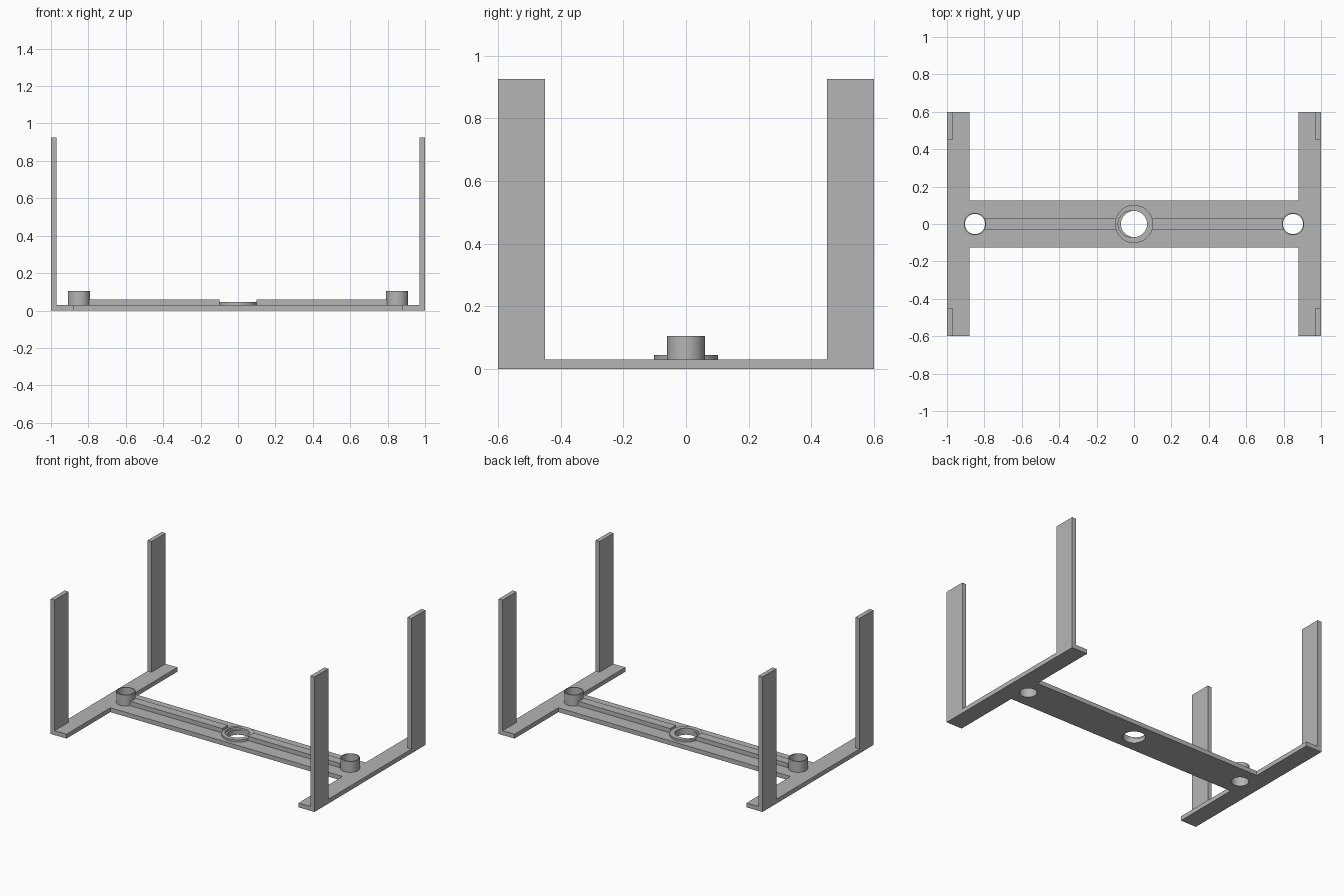
import bpy, bmesh

cube = bpy.data.objects.get("Cube")
if cube:
    bpy.data.objects.remove(cube, do_unlink=True)

BASE_TOP = 0.03
BOSS_X = 0.85

grey = bpy.data.materials.new("plain grey")
grey.use_nodes = True
colour = (0.46, 0.46, 0.46, 1)
grey.diffuse_color = colour
grey.node_tree.nodes["Principled BSDF"].inputs["Base Color"].default_value = colour


def box(name, x, y, z):
    bm = bmesh.new()
    bmesh.ops.create_cube(bm, size=1)
    for v in bm.verts:
        for i, (lo, hi) in enumerate((x, y, z)):
            v.co[i] = lo if v.co[i] < 0 else hi
    return finish(name, bm)


def finish(name, bm):
    bmesh.ops.recalc_face_normals(bm, faces=bm.faces)
    mesh = bpy.data.meshes.new(name)
    bm.to_mesh(mesh)
    bm.free()
    mesh.materials.append(grey)
    ob = bpy.data.objects.new(name, mesh)
    bpy.context.collection.objects.link(ob)
    return ob


def cylinder(name, x, radius, z0, z1):
    bpy.ops.mesh.primitive_cylinder_add(vertices=64, radius=radius, depth=z1 - z0,
                                        location=(x, 0, (z0 + z1) / 2))
    ob = bpy.context.object
    ob.name = name
    ob.data.materials.append(grey)
    return ob


def cut(ob, x, radius, z0=-0.1, z1=0.3):
    """Bore a round hole and bake the result."""
    cutter = cylinder("hole_cutter", x, radius, z0, z1)
    cutter.hide_render = True
    mod = ob.modifiers.new("hole", "BOOLEAN")
    mod.object = cutter
    mod.solver = "EXACT"
    bpy.ops.object.select_all(action="DESELECT")
    bpy.context.view_layer.objects.active = ob
    ob.select_set(True)
    bpy.ops.object.modifier_apply(modifier=mod.name)
    bpy.data.objects.remove(cutter, do_unlink=True)


def smooth(ob):
    bpy.ops.object.select_all(action="DESELECT")
    bpy.context.view_layer.objects.active = ob
    ob.select_set(True)
    bpy.ops.object.shade_smooth_by_angle()


# H-shaped base plate, extruded from its outline
corner = [(1, -0.6), (1, 0.6), (0.88, 0.6), (0.88, 0.125)]
outline = corner + [(-x, y) for x, y in reversed(corner[1:])]
outline += [(-1, -0.6), (-0.88, -0.6), (-0.88, -0.125), (0.88, -0.125), (0.88, -0.6)]
bm = bmesh.new()
face = bm.faces.new([bm.verts.new((x, y, 0)) for x, y in outline])
top = bmesh.ops.extrude_face_region(bm, geom=[face])["geom"]
bmesh.ops.translate(bm, vec=(0, 0, BASE_TOP),
                    verts=[g for g in top if isinstance(g, bmesh.types.BMVert)])
base = finish("base_plate", bm)
for x, r in ((-BOSS_X, 0.054), (0, 0.07), (BOSS_X, 0.054)):
    cut(base, x, r)
smooth(base)

# Low centre ring, with its bore widened towards one side
ring = cylinder("centre_ring", 0, 0.102, BASE_TOP, 0.045)
cut(ring, 0, 0.07)
cut(ring, -0.015, 0.07)
smooth(ring)

for side, s in (("left", 1), ("right", -1)):
    # Hollow boss at each end
    boss = cylinder(side + "_boss", s * BOSS_X, 0.06, BASE_TOP, 0.105)
    cut(boss, s * BOSS_X, 0.054)
    smooth(boss)
    # Stiffening rib between boss and ring
    box(side + "_rib", sorted((s * 0.098, s * 0.796)), (-0.03, 0.03), (BASE_TOP, 0.06))
    # Upright corner posts
    for end, e in (("front", -1), ("back", 1)):
        box(f"{end}_{side}_post", sorted((s * 0.97, s)),
            sorted((e * 0.45, e * 0.6)), (BASE_TOP, 0.925))
